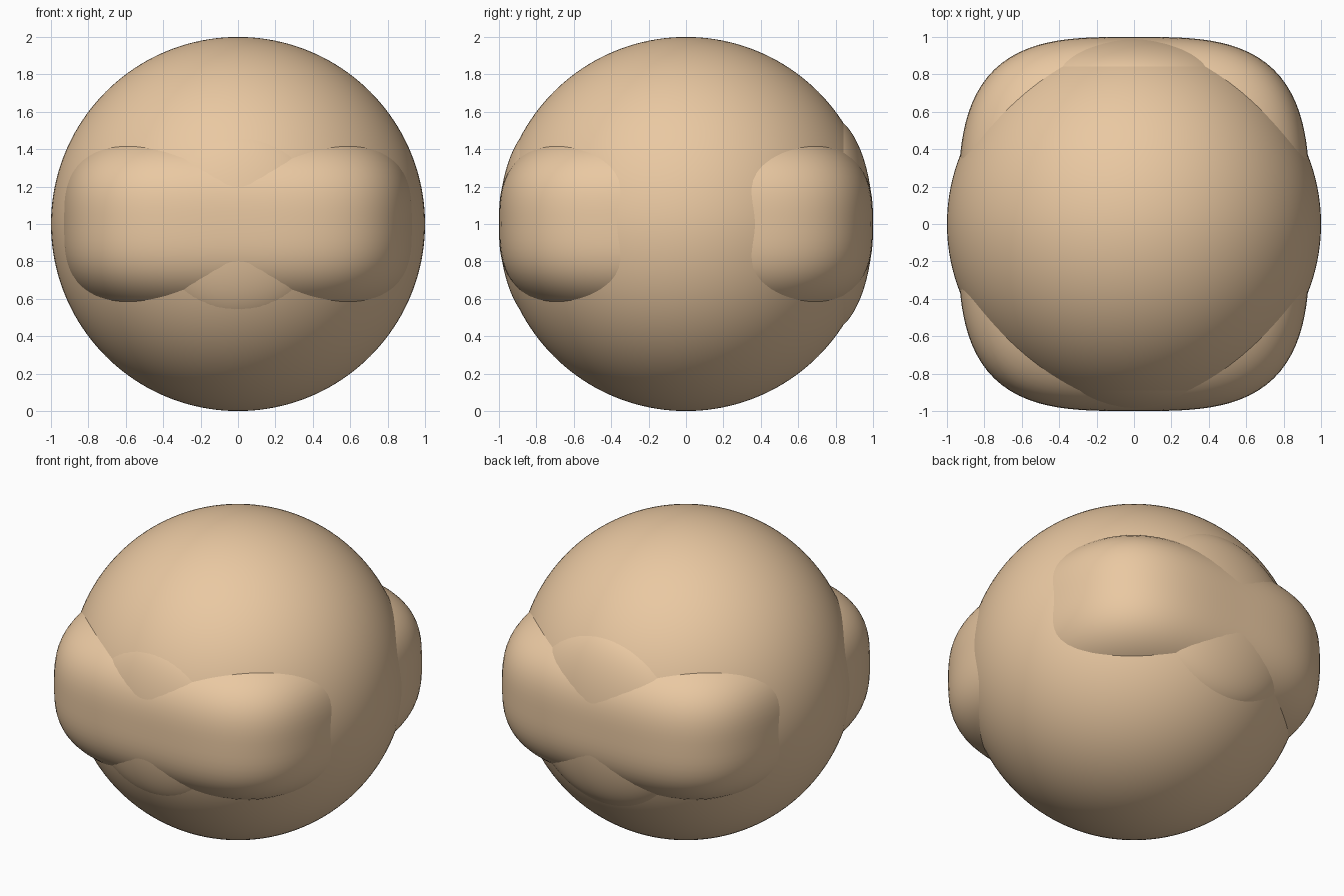
import bpy
from math import sqrt

if "Cube" in bpy.data.objects:
    bpy.data.objects.remove(bpy.data.objects["Cube"])

mat = bpy.data.materials.new("tan")
mat.diffuse_color = (0.82, 0.58, 0.36, 1)
mat.use_nodes = True
mat.node_tree.nodes["Principled BSDF"].inputs["Base Color"].default_value = mat.diffuse_color


def ball(name, centre, radii, segments=96, rings=64):
    bpy.ops.mesh.primitive_uv_sphere_add(segments=segments, ring_count=rings, radius=1)
    ob = bpy.context.object
    ob.name = name
    for v in ob.data.vertices:
        v.co = [c + r * k for c, r, k in zip(centre, radii, v.co)]
    ob.data.materials.append(mat)
    bpy.ops.object.shade_smooth()
    return ob


# Main round body
ball("body", (0, 0, 1), (1, 1, 1), 128, 80)

# Squarish cushion whose four corners swell out of the body
cushion = ball("cushion", (0, 0, 0), (1, 1, 1), 128, 80)
RX, RY, RZ, N, M = 0.94, 1.0, 0.54, 3.3, 3.0
for v in cushion.data.vertices:
    x, y, z = v.co
    flat = (abs(x / RX) ** N + abs(y / RY) ** N) ** (1 / N)
    s = (flat ** M + abs(z / RZ) ** M) ** (-1 / M)
    v.co = (x * s, y * s, z * s + 1)

# Shallow round pads at the front and back centre
ball("front_pad", (0, -0.75, 1), (0.55, 0.25, 0.55))
ball("back_pad", (0, 0.75, 1), (0.58, 0.25, 0.58))
